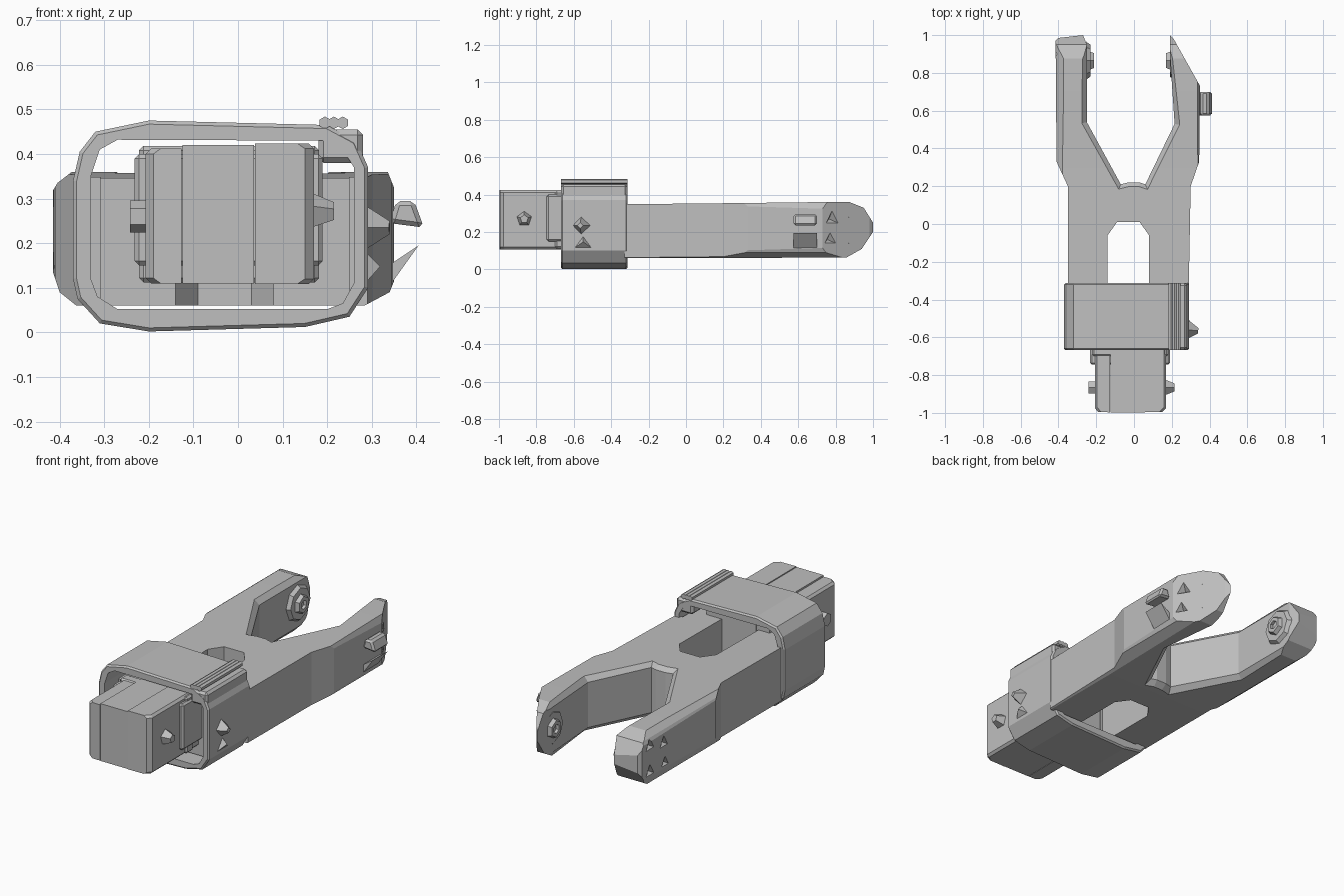
import bpy, bmesh
from mathutils import Vector

if "Cube" in bpy.data.objects:
    bpy.data.objects.remove(bpy.data.objects["Cube"], do_unlink=True)

gray = bpy.data.materials.new("plain_gray")
gray.use_nodes = True
GRAY = (0.52, 0.52, 0.52, 1)
gray.diffuse_color = GRAY
gray.node_tree.nodes["Principled BSDF"].inputs["Base Color"].default_value = GRAY


def finish(name, bm):
    bmesh.ops.recalc_face_normals(bm, faces=bm.faces)
    mesh = bpy.data.meshes.new(name)
    bm.to_mesh(mesh)
    bm.free()
    mesh.materials.append(gray)
    ob = bpy.data.objects.new(name, mesh)
    bpy.context.collection.objects.link(ob)
    return ob


def prism(name, pts, axis, a, b, bevel=0, rule=None):
    """Extrude a 2D outline along an axis, with bevels on edges chosen by a rule."""
    place = {"x": lambda p, t: (t, p[0], p[1]),
             "y": lambda p, t: (p[0], t, p[1]),
             "z": lambda p, t: (p[0], p[1], t)}[axis]
    bm = bmesh.new()
    lo = [bm.verts.new(place(p, a)) for p in pts]
    hi = [bm.verts.new(place(p, b)) for p in pts]
    bm.faces.new(lo)
    bm.faces.new(hi)
    for i in range(len(pts)):
        j = (i + 1) % len(pts)
        bm.faces.new((lo[i], lo[j], hi[j], hi[i]))
    bmesh.ops.recalc_face_normals(bm, faces=bm.faces)
    if bevel:
        edges = [e for e in bm.edges if rule is None or rule(*[v.co for v in e.verts])]
        bmesh.ops.bevel(bm, geom=edges, offset=bevel, segments=1, affect="EDGES")
    return finish(name, bm)


def box(name, x, y, z, bevel=0):
    return prism(name, [(x[0], y[0]), (x[1], y[0]), (x[1], y[1]), (x[0], y[1])],
                 "z", z[0], z[1], bevel)


def cone(name, base, direction, r1, r2, h, sides):
    """Cone or cylinder starting at base and pointing along direction."""
    bm = bmesh.new()
    bmesh.ops.create_cone(bm, cap_ends=True, segments=sides, radius1=r1, radius2=r2, depth=h)
    d = Vector(direction).normalized()
    bmesh.ops.translate(bm, verts=bm.verts, vec=(0, 0, h / 2))
    bmesh.ops.rotate(bm, verts=bm.verts, matrix=d.to_track_quat("Z", "Y").to_matrix())
    bmesh.ops.translate(bm, verts=bm.verts, vec=base)
    bmesh.ops.remove_doubles(bm, verts=bm.verts, dist=0.0005)
    return finish(name, bm)


def boolean(ob, cutter, op="DIFFERENCE"):
    mod = ob.modifiers.new("cut", "BOOLEAN")
    mod.operation, mod.object, mod.solver = op, cutter, "EXACT"
    bpy.context.view_layer.objects.active = ob
    bpy.ops.object.modifier_apply(modifier=mod.name)
    bpy.data.objects.remove(cutter, do_unlink=True)


# Forked body: plan outline, chamfered along the inside of the fork
plan = [(-.31, -.58), (-.31, -.33), (-.35, -.33), (-.35, .2), (-.41, .33), (-.415, .97),
        (-.4, .985), (-.27, 1), (-.25, .95), (-.25, .54), (-.07, .21), (-.03, .22),
        (.03, .22), (.06, .21), (.215, .53), (.19, .9), (.19, 1), (.21, .98), (.35, .73),
        (.345, .33), (.3, .2), (.29, -.33), (.25, -.33), (.25, -.58),
        (.08, -.58), (.08, -.06), (.03, .01), (-.09, .01), (-.14, -.06), (-.14, -.58)]


def fork_inside(a, b):
    m = (a + b) / 2
    return abs(a.z - b.z) < .01 and abs(m.x + .02) < .24 and .15 < m.y < .92


body = prism("forked_body", plan, "z", .06, .36, .028, fork_inside)
# Rounded arm tips and chamfered outer sides
side = [(-.7, .06), (.15, .06), (.86, .065), (.94, .11), (1, .2), (1, .25), (.95, .33), (.87, .362),
        (.3, .355), (-.7, .345)]
boolean(body, prism("side_trim", side, "x", -1, 1), "INTERSECT")
section = [(-.42, .15), (-.4, .09), (-.36, .058), (.28, .058), (.34, .09), (.36, .14),
           (.36, .3), (.335, .362), (-.37, .362), (-.405, .335), (-.42, .31)]
boolean(body, prism("section_trim", section, "y", -2, 2), "INTERSECT")

# Small pits around both outer arm tips
for y, z, r in [(.78, .27, .045), (.9, .3, .045), (.9, .16, .045), (.77, .16, .04)]:
    n = Vector((.86, .51, 0))
    surface = Vector((.35 - .593 * (y - .73), y, z))
    boolean(body, cone("pit", surface + n * .004, -n, r, 0, .035, 3))
    boolean(body, cone("pit", (-.42, y, z), (1, 0, 0), r, 0, .04, 3))

# Pivot bosses on the inner faces of the arms
for name, x, s in [("left", .212, -1), ("right", -.253, 1)]:
    boss = cone(name + "_pivot_disc", (x, .865, .22), (s, 0, 0), .1, .085, .022, 8)
    hub = cone(name + "_pivot_hub", (x + s * .02, .865, .22), (s, 0, 0), .055, .045, .022, 6)
    boolean(hub, cone("bore", (x + s * .026, .865, .22), (s, 0, 0), .024, .024, .05, 6))

# Sleeve around the body
outer = [(-.37, .34), (-.355, .405), (-.32, .45), (-.2, .475), (.2, .465), (.265, .43),
         (.292, .37), (.292, .1), (.25, .035), (.15, .012), (-.2, .002), (-.31, .02),
         (-.36, .075), (-.37, .12)]
inner = [(-.33, .35), (-.31, .41), (-.27, .432), (.19, .43), (.235, .41), (.26, .37),
         (.26, .11), (.235, .065), (.2, .052), (-.27, .052), (-.315, .08), (-.33, .12)]
sleeve = prism("sleeve", outer, "y", -.668, -.312, .008,
               lambda a, b: abs(a.y - b.y) < .01)
boolean(sleeve, prism("sleeve_opening", inner, "y", -1, 0))

# Ribbed catch along the sleeve's top edge
box("catch_base", (.18, .28), (-.667, -.313), (.38, .455), .012)
for x in (.195, .215, .235):
    cone("catch_rib", (x, -.667, .47), (0, 1, 0), .014, .014, .354, 6)

# Head block: three slabs with fine seams, and a collar behind
front = [(-.207, -.42), (-.207, -.975), (-.19, -.995), (-.127, -.997)]
head = prism("head_left_slab", front + [(-.127, -.42)], "z", .11, .412, .012,
             lambda a, b: abs(a.z - b.z) < .01 and max(a.x, b.x) < -.18)
box("head_middle_slab", (-.125, .036), (-.998, -.42), (.11, .42))
prism("head_right_slab", [(.038, -.42), (.038, -.997), (.15, -.995), (.17, -.975), (.17, -.42)],
      "z", .108, .424, .012, lambda a, b: abs(a.z - b.z) < .01 and min(a.x, b.x) > .14)
box("neck_collar", (-.232, .19), (-.745, -.5), (.15, .4), .01)
box("neck_rim", (-.222, .182), (-.7, -.64), (.112, .418), .01)

# Side pins on the head
cone("head_right_pin", (-.2, -.865, .26), (-1, 0, 0), .036, .036, .042, 6)
cone("head_left_pin", (.16, -.865, .27), (1, 0, 0), .045, .022, .055, 5)

# Pointed studs on the left side of the arm and the sleeve
stud = [(.34, .245), (.355, .295), (.395, .295), (.417, .235)]
prism("arm_stud_upper", stud, "y", .575, .7, .01)
prism("arm_stud_lower", [(.33, .09), (.33, .145), (.405, .195)], "y", .575, .7)
cone("sleeve_stud_upper", (.285, -.56, .235), (1, -.1, 0), .05, .015, .055, 4)
cone("sleeve_stud_lower", (.28, -.55, .14), (1, 0, .2), .06, 0, .04, 3)
